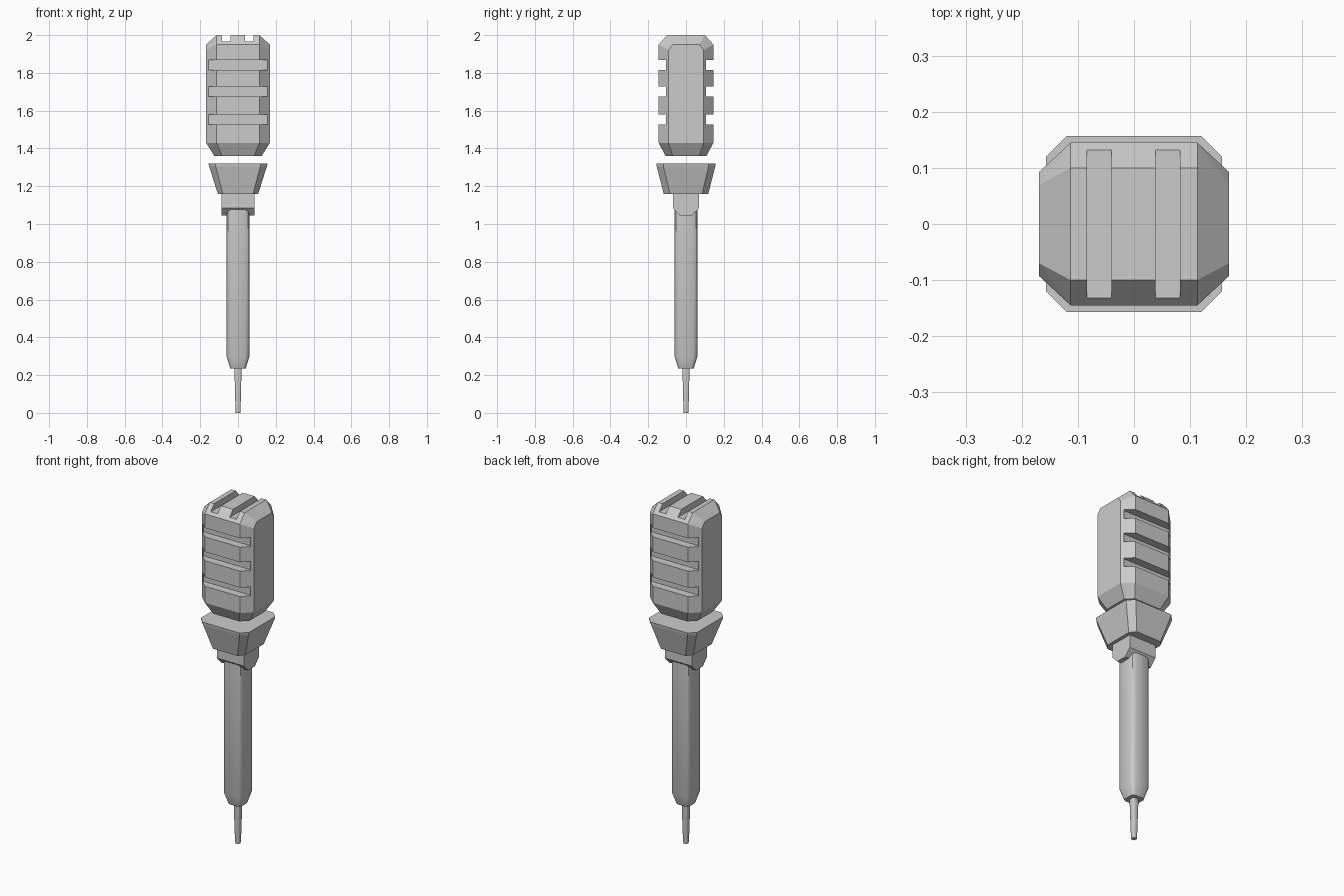
import bpy, bmesh
from mathutils import Matrix

if "Cube" in bpy.data.objects:
    bpy.data.objects.remove(bpy.data.objects["Cube"])


def finish(name, bm, smooth=False):
    bmesh.ops.recalc_face_normals(bm, faces=bm.faces)
    me = bpy.data.meshes.new(name)
    bm.to_mesh(me)
    bm.free()
    ob = bpy.data.objects.new(name, me)
    bpy.context.collection.objects.link(ob)
    if smooth:
        bpy.ops.object.select_all(action='DESELECT')
        bpy.context.view_layer.objects.active = ob
        ob.select_set(True)
        bpy.ops.object.shade_smooth_by_angle(angle=0.61)
    return ob


def chamfered_ring(hx, hy, cx, cy, mid=0.0):
    """Rectangle hx by hy, cut corners run from (hx, cy) to (cx, hy); mid bulges the cut."""
    q = [(hx, cy), (cx, hy)]
    if mid:
        q.insert(1, ((hx + cx) / 2 + mid, (hy + cy) / 2 + mid))
    half = q + [(-x, y) for x, y in reversed(q)]
    return half + [(-x, -y) for x, y in half]


def loft(name, sections, mid=0.0, smooth=False):
    """Skin a stack of sections (z, hx, hy, cx, cy)."""
    bm = bmesh.new()
    rings = [[bm.verts.new((x, y, z)) for x, y in chamfered_ring(hx, hy, cx, cy, mid * hx)]
             for z, hx, hy, cx, cy in sections]
    n = len(rings[0])
    for a, b in zip(rings, rings[1:]):
        for i in range(n):
            j = (i + 1) % n
            bm.faces.new((a[i], a[j], b[j], b[i]))
    bm.faces.new(rings[0])
    bm.faces.new(rings[-1])
    return finish(name, bm, smooth)


def add_box(bm, lo, hi):
    c = [(a + b) / 2 for a, b in zip(lo, hi)]
    s = [b - a for a, b in zip(lo, hi)]
    bmesh.ops.create_cube(bm, size=1, matrix=Matrix.Translation(c) @ Matrix.Diagonal((*s, 1)))


# Handle grip: hull of one corner's points mirrored to all four
bm = bmesh.new()
corner = [(.113, .1, 2), (.113, .145, 1.95), (.169, .07, 1.95), (.169, .093, 1.92),
          (.169, .093, 1.43), (.113, .145, 1.43), (.125, .07, 1.36), (.085, .108, 1.36)]
for x, y, z in corner:
    for sx in (-1, 1):
        for sy in (-1, 1):
            bm.verts.new((sx * x, sy * y, z))
bmesh.ops.convex_hull(bm, input=bm.verts)
bmesh.ops.dissolve_limit(bm, angle_limit=0.02, verts=bm.verts, edges=bm.edges)
grip = finish("handle_grip", bm)

# Grip grooves (front and back) and the two slots across the top
bm = bmesh.new()
for z in (1.553, 1.702, 1.842):
    for y0, y1 in ((-.25, -.098), (.098, .25)):
        add_box(bm, (-.155, y0, z - .026), (.155, y1, z + .026))
for x in (-.062, .06):
    add_box(bm, (x - .022, -.3, 1.965), (x + .022, .3, 2.1))
cutter = finish("groove_cutter", bm)
cutter.hide_render = True
mod = grip.modifiers.new("grooves", 'BOOLEAN')
mod.operation = 'DIFFERENCE'
mod.solver = 'EXACT'
mod.object = cutter
bpy.context.view_layer.objects.active = grip
bpy.ops.object.modifier_apply(modifier=mod.name)
bpy.data.objects.remove(cutter)

# Flared guard below the grip
loft("guard", [(1.16, .107, .118, .08, .085), (1.305, .153, .155, .118, .12),
               (1.32, .157, .157, .12, .12)])

# Collar: pointed profile extruded sideways
bm = bmesh.new()
profile = [(-.07, 1.165), (-.07, 1.085), (-.032, 1.045),
           (.032, 1.045), (.07, 1.085), (.07, 1.165)]
face = bm.faces.new([bm.verts.new((-.087, y, z)) for y, z in profile])
ext = bmesh.ops.extrude_face_region(bm, geom=[face])
bmesh.ops.translate(bm, vec=(.174, 0, 0),
                    verts=[v for v in ext["geom"] if isinstance(v, bmesh.types.BMVert)])
finish("collar", bm)

# Shaft with rounded corners and tapered nose
loft("shaft", [(.235, .041, .041, .026, .026), (.3, .061, .061, .038, .038),
               (1.1, .061, .061, .038, .038)], mid=.06, smooth=True)

# Thin tip
loft("tip", [(0, .012, .012, .007, .007), (.02, .0135, .0135, .008, .008),
             (.24, .019, .019, .012, .012)], mid=.06, smooth=True)
